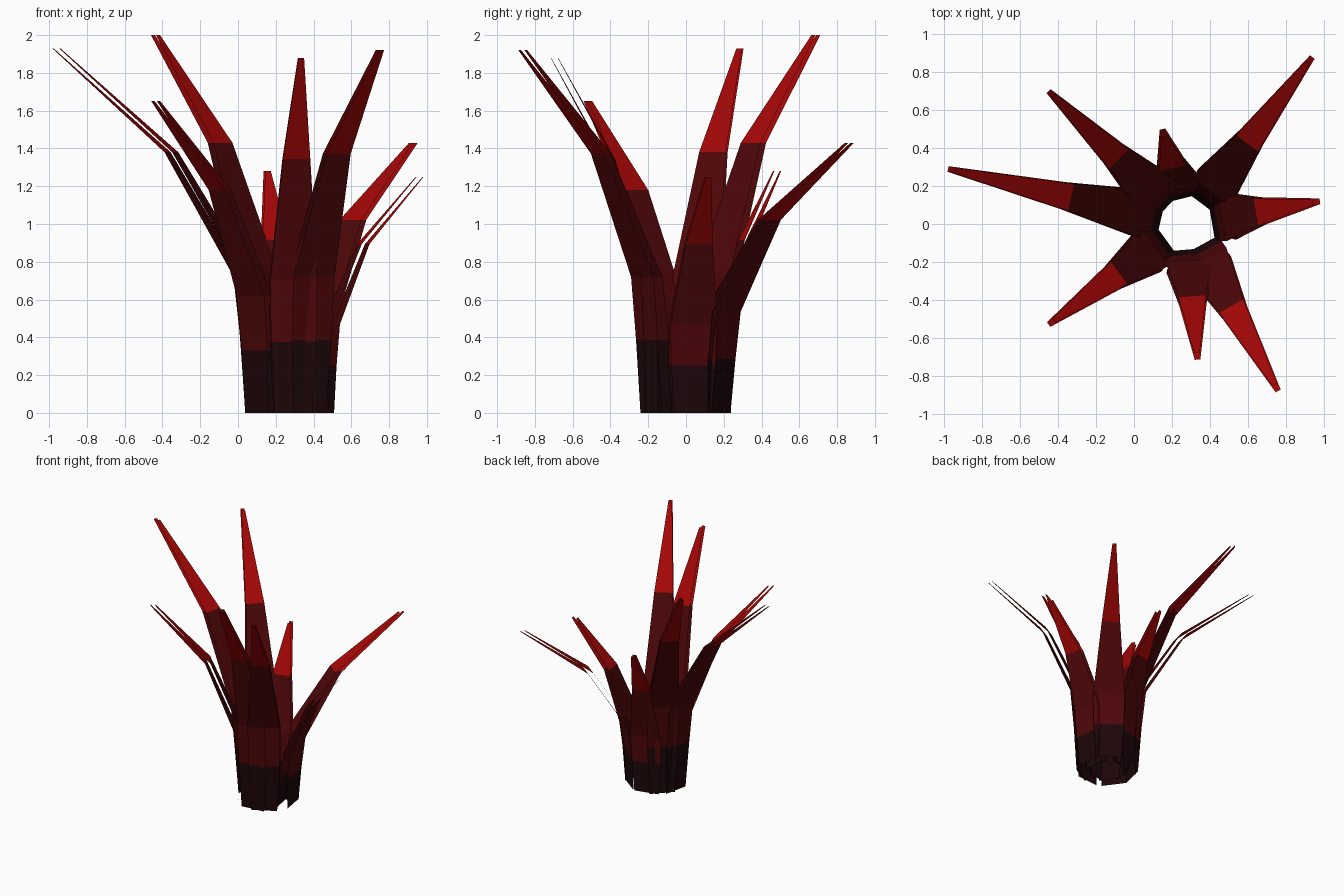
import bpy
import bmesh
from math import hypot
from mathutils import Vector

cube = bpy.data.objects.get("Cube")
if cube:
    bpy.data.objects.remove(cube, do_unlink=True)


def make_material(name, rgb):
    mat = bpy.data.materials.new(name)
    mat.use_nodes = True
    color = (*rgb, 1.0)
    mat.diffuse_color = color
    mat.node_tree.nodes["Principled BSDF"].inputs["Base Color"].default_value = color
    return mat


MATERIALS = [
    make_material("blackened_root", (0.012, 0.002, 0.0025)),
    make_material("dark_red", (0.075, 0.002, 0.0025)),
    make_material("bright_red", (0.38, 0.002, 0.002)),
]

CENTRE = Vector((0.275, 0.0, 0.0))
ROOT_RADIUS = 0.22
LEVELS = (0, 0.2, 0.375, 0.715, 1)          # share of blade height
WIDTHS = (0.2, 0.24, 0.25, 0.145, 0.03)
GAPS = (0.085, 0.068, 0.052, 0.042, 0.037)  # between outer and inner sheet
SECTION_COLOURS = (0, 1, 1, 2)              # root, middle, middle, tip


def make_blade(name, tip_x, tip_y, height, knee):
    """Two open tapering sheets that bend outwards from the root ring."""
    out = Vector((tip_x, tip_y, 0)) - CENTRE
    reach = hypot(out.x, out.y)
    out.normalize()
    side = Vector((-out.y, out.x, 0))
    lean = reach - ROOT_RADIUS
    radii = (ROOT_RADIUS, ROOT_RADIUS + 0.02 * lean,
             ROOT_RADIUS + 0.055 * lean, knee, reach)

    bm = bmesh.new()
    for inner in (False, True):
        rows = []
        for level, width, gap, radius in zip(LEVELS, WIDTHS, GAPS, radii):
            r = radius - gap if inner else radius
            mid = CENTRE + out * r + Vector((0, 0, level * height))
            rows.append([bm.verts.new(mid + side * s * width / 2) for s in (-1, 1)])
        for i, colour in enumerate(SECTION_COLOURS):
            (a, b), (c, d) = rows[i], rows[i + 1]
            face = bm.faces.new((b, a, c, d) if inner else (a, b, d, c))
            face.material_index = colour

    mesh = bpy.data.meshes.new(name)
    bm.to_mesh(mesh)
    bm.free()
    for mat in MATERIALS:
        mesh.materials.append(mat)
    obj = bpy.data.objects.new(name, mesh)
    bpy.context.collection.objects.link(obj)


# Name, tip x, tip y, height, radius at the knee
BLADES = [
    ("back_left_blade", 0.94, 0.88, 1.43, 0.575),
    ("back_right_blade", -0.45, 0.70, 2.0, 0.535),
    ("right_blade", -0.98, 0.29, 1.93, 0.665),
    ("front_right_blade", -0.45, -0.53, 1.65, 0.48),
    ("front_blade", 0.335, -0.715, 1.88, 0.425),
    ("front_left_blade", 0.76, -0.88, 1.92, 0.535),
    ("left_blade", 0.98, 0.12, 1.25, 0.415),
    ("back_blade", 0.15, 0.50, 1.28, 0.345),
]
for blade in BLADES:
    make_blade(*blade)
